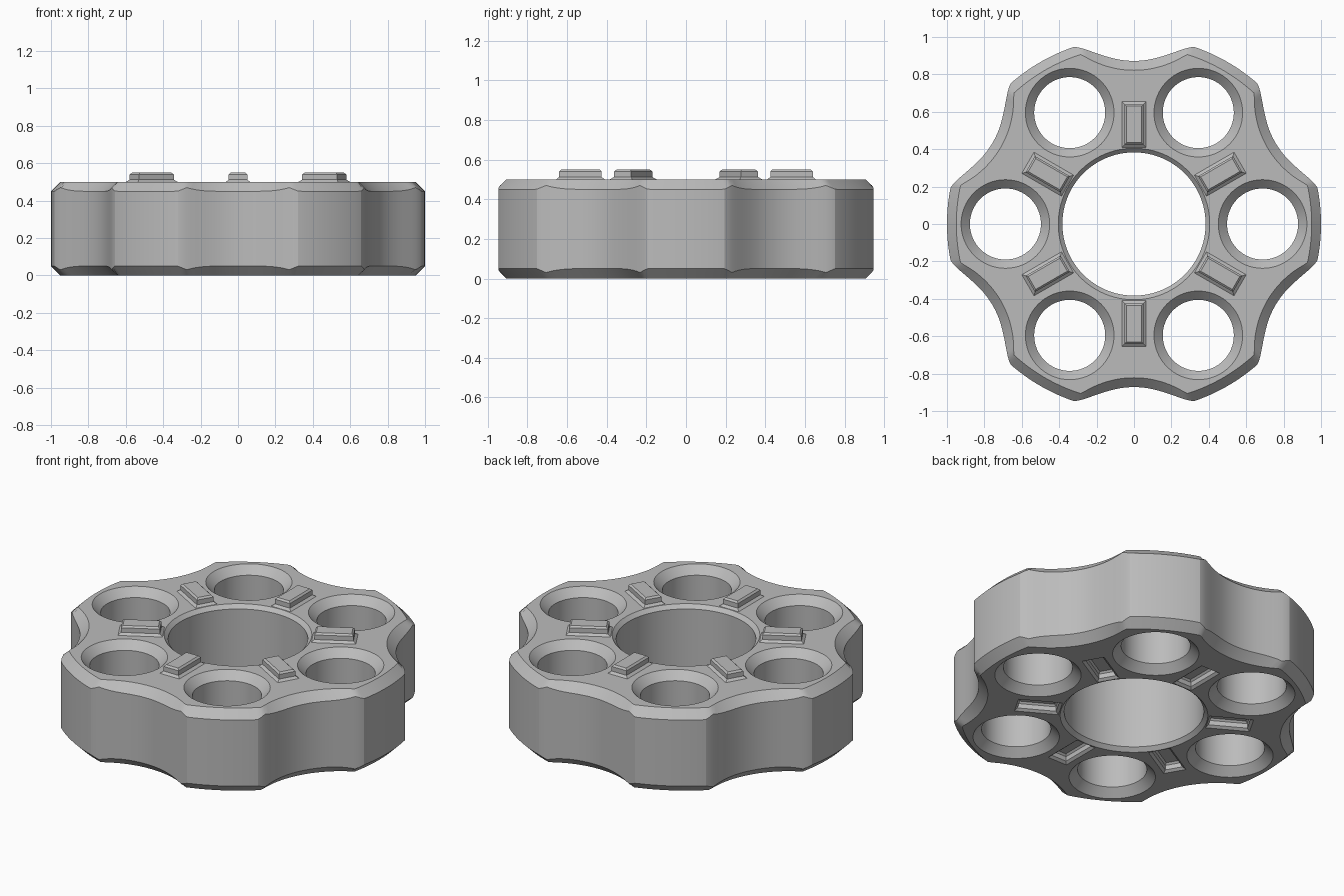
import bpy, bmesh, math
from mathutils import Matrix

cube = bpy.data.objects.get("Cube")
if cube:
    bpy.data.objects.remove(cube, do_unlink=True)

HEIGHT, CHAMFER = 0.5, 0.05
VALLEY_DIST, VALLEY_R = 1.332, 0.46     # scallop circles between the lobes
BLEND = 0.11                            # rounding where lobe meets scallop
SEGMENTS = 288

metal = bpy.data.materials.new("plain grey")
metal.use_nodes = True
grey = (0.5, 0.5, 0.5, 1)
metal.diffuse_color = grey
metal.node_tree.nodes["Principled BSDF"].inputs["Base Color"].default_value = grey


def loft(bm, rings, cap_start=True):
    """Skin a stack of equal-length point rings and cap the ends."""
    loops = [[bm.verts.new(p) for p in ring] for ring in rings]
    for a, b in zip(loops, loops[1:]):
        for i in range(len(a)):
            j = (i + 1) % len(a)
            bm.faces.new((a[i], a[j], b[j], b[i]))
    if cap_start:
        bm.faces.new(loops[0][::-1])
    bm.faces.new(loops[-1])


def make_object(name, bm):
    bmesh.ops.recalc_face_normals(bm, faces=bm.faces)
    mesh = bpy.data.meshes.new(name)
    bm.to_mesh(mesh)
    bm.free()
    mesh.materials.append(metal)
    ob = bpy.data.objects.new(name, mesh)
    bpy.context.collection.objects.link(ob)
    return ob


def scallop(alpha, radius):
    """Polar radius of a scallop circle, alpha measured from its middle."""
    inside = radius ** 2 - (VALLEY_DIST * math.sin(alpha)) ** 2
    return VALLEY_DIST * math.cos(alpha) - math.sqrt(inside) if inside > 0 else 9


def rim(theta):
    """Outer radius, chamfered radius and chamfer height at an angle."""
    alpha = theta % (math.pi / 3) - math.pi / 6
    valley = scallop(alpha, VALLEY_R)
    overlap = max(BLEND - abs(valley - 1), 0)
    outer = min(1, valley) - overlap ** 2 / (4 * BLEND)
    inner = min(1 - CHAMFER, scallop(alpha, VALLEY_R + CHAMFER))
    dist = math.hypot(outer * math.cos(alpha) - VALLEY_DIST, outer * math.sin(alpha))
    drop = max(outer - 1 + CHAMFER, VALLEY_R + CHAMFER - dist)
    return outer, inner, drop


def body_mesh():
    rings = [[], [], [], []]
    for i in range(SEGMENTS):
        t = math.tau * i / SEGMENTS
        outer, inner, drop = rim(t)
        levels = ((inner, 0), (outer, drop), (outer, HEIGHT - drop), (inner, HEIGHT))
        for ring, (r, z) in zip(rings, levels):
            ring.append((r * math.cos(t), r * math.sin(t), z))
    bm = bmesh.new()
    loft(bm, rings)
    return bm


def add_bore(bm, x, y, radius, bevel, sides):
    """Through-hole cutter that flares at both faces."""
    over = 0.02
    levels = ((radius + bevel + over, -over), (radius, bevel),
              (radius, HEIGHT - bevel), (radius + bevel + over, HEIGHT + over))
    loft(bm, [[(x + r * math.cos(math.tau * i / sides),
                y + r * math.sin(math.tau * i / sides), z) for i in range(sides)]
              for r, z in levels])


def add_key(bm, angle, base_z, sink=0, bottom=True):
    """Flared rectangular key lying along a radius."""
    levels = [(0.015, 0), (0, 0.012), (0, 0.04), (-0.01, 0.05)]
    if sink:
        levels.insert(0, (0.015, -sink))
    turn = Matrix.Rotation(angle, 3, "Z")
    rings = []
    for grow, z in levels:
        near, far, half = 0.425 - grow, 0.64 + grow, 0.05 + grow
        corners = ((near, -half), (far, -half), (far, half), (near, half))
        rings.append([turn @ Matrix.Translation((x, y, base_z + z)).translation
                      for x, y in corners])
    loft(bm, rings, cap_start=bottom)


def finish(ob):
    bpy.ops.object.select_all(action="DESELECT")
    ob.select_set(True)
    bpy.context.view_layer.objects.active = ob
    bpy.ops.object.shade_smooth_by_angle(angle=math.radians(20))


# Cutter: centre bore, six lobe bores and six slots in the underside
cut = bmesh.new()
add_bore(cut, 0, 0, 0.383, 0.022, 96)
for k in range(6):
    a = k * math.pi / 3
    add_bore(cut, 0.6875 * math.cos(a), 0.6875 * math.sin(a), 0.19, 0.047, 64)
    add_key(cut, a + math.pi / 6, 0, sink=0.02)
cutter = make_object("cutter", cut)
cutter.hide_render = True

# Lobed body
body = make_object("lobed_body", body_mesh())
mod = body.modifiers.new("bores", "BOOLEAN")
mod.operation, mod.solver, mod.object = "DIFFERENCE", "EXACT", cutter
bpy.context.view_layer.objects.active = body
bpy.ops.object.modifier_apply(modifier=mod.name)
bpy.data.objects.remove(cutter, do_unlink=True)
finish(body)

# Raised keys on the top face
for k in range(6):
    bm = bmesh.new()
    add_key(bm, (k + 0.5) * math.pi / 3, HEIGHT, bottom=False)
    finish(make_object(f"key_{k + 1}", bm))
